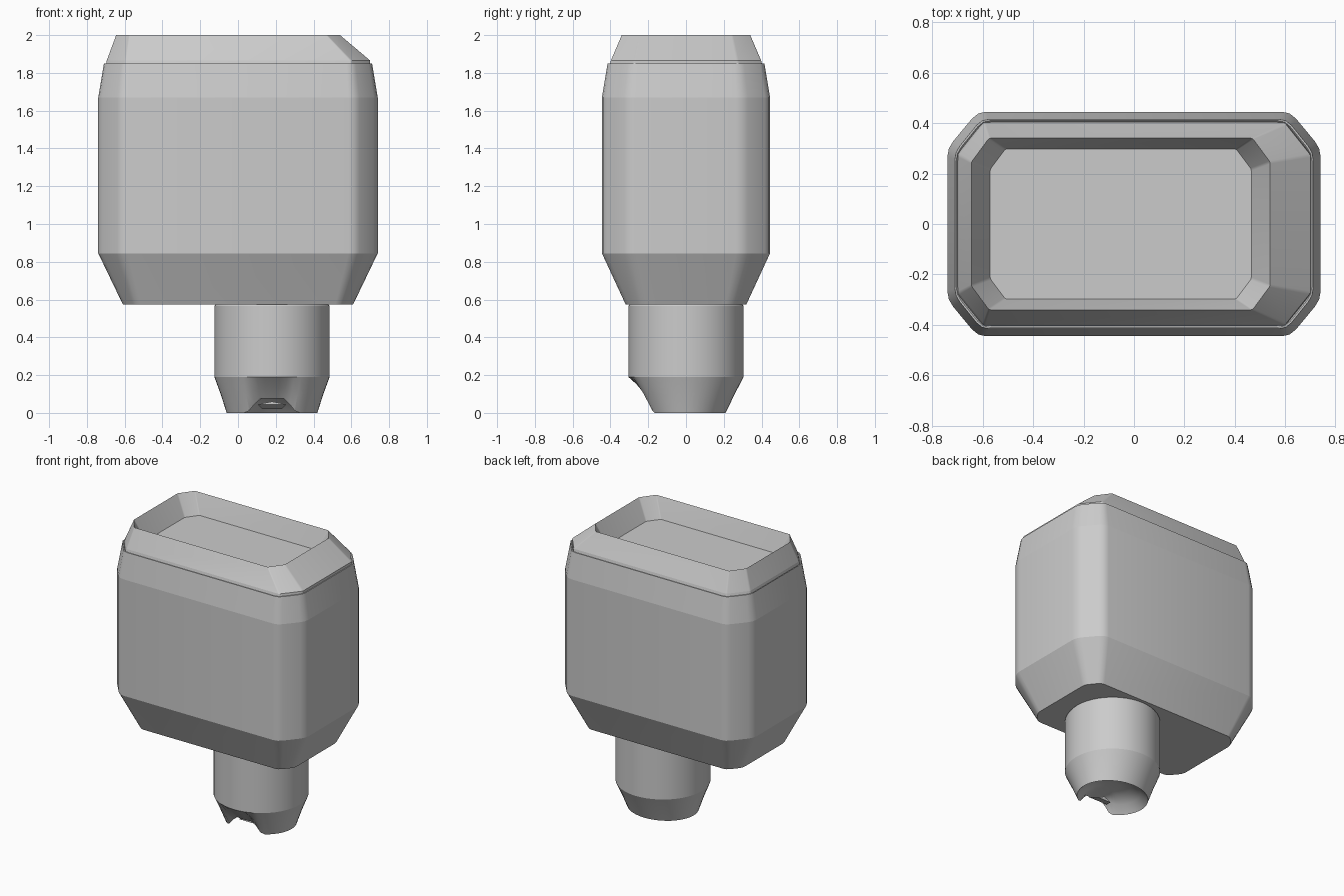
import bpy, bmesh, math
from mathutils import Vector

if "Cube" in bpy.data.objects:
    bpy.data.objects.remove(bpy.data.objects["Cube"])


def section(z, x0, x1, hy, cx, cy, r):
    """Chamfered rectangle whose eight corners are softened by length r."""
    c = [(x1 - cx, -hy), (x1, -hy + cy), (x1, hy - cy), (x1 - cx, hy),
         (x0 + cx, hy), (x0, hy - cy), (x0, -hy + cy), (x0 + cx, -hy)]
    c = [Vector((x, y, z)) for x, y in c]
    ring = []
    for i, p in enumerate(c):
        a = p + (c[i - 1] - p).normalized() * r
        b = p + (c[(i + 1) % 8] - p).normalized() * r
        ring += [a, (a + 2 * p + b) / 4, b]
    return ring


def loft(name, rings, cap_start=False, cap_end=False, crisp=True):
    """Skin a stack of matching rings; ring edges stay crisp."""
    bm = bmesh.new()
    loops = [[bm.verts.new(p) for p in ring] for ring in rings]
    n = len(loops[0])
    for lo, hi in zip(loops, loops[1:]):
        for i in range(n):
            j = (i + 1) % n
            bm.faces.new((lo[i], lo[j], hi[j], hi[i]))
    if cap_start:
        bm.faces.new(loops[0][::-1])
    if cap_end:
        bm.faces.new(loops[-1])
    bm.normal_update()
    for f in bm.faces:
        f.smooth = True
    for e in bm.edges:
        if len(e.link_faces) == 2 and e.calc_face_angle(0) > math.radians(30):
            e.smooth = False
    if crisp:
        for loop in loops:
            for i in range(n):
                bm.edges.get((loop[i], loop[(i + 1) % n])).smooth = False
    me = bpy.data.meshes.new(name)
    bm.to_mesh(me)
    bm.free()
    ob = bpy.data.objects.new(name, me)
    bpy.context.collection.objects.link(ob)
    return ob


# Main casing, with a narrow groove under the lid
loft("body", [
    section(0.575, -0.61, 0.61, 0.32, 0.07, 0.085, 0.025),
    section(0.845, -0.74, 0.74, 0.445, 0.12, 0.145, 0.035),
    section(1.67, -0.74, 0.74, 0.445, 0.12, 0.145, 0.035),
    section(1.85, -0.71, 0.71, 0.415, 0.105, 0.13, 0.03),
    section(1.85, -0.705, 0.705, 0.41, 0.105, 0.13, 0.03),
    section(1.83, -0.69, 0.69, 0.395, 0.10, 0.12, 0.03),
], cap_start=True)

# Lid: sloped outside, longer slope on the right, sunken tray on top
loft("lid", [
    section(1.835, -0.70, 0.70, 0.405, 0.10, 0.125, 0.008),
    section(1.865, -0.695, 0.70, 0.398, 0.10, 0.125, 0.008),
    section(2.0, -0.645, 0.54, 0.34, 0.07, 0.095, 0.006),
    section(1.86, -0.57, 0.465, 0.297, 0.06, 0.08, 0.006),
], cap_end=True)

CX, N = 0.18, 48


def ellipse(z, rx, ry, lift=0.0, push=0.0):
    """Ring around the neck axis; lift and push shape the front notch."""
    ring = []
    for i in range(N):
        a = 2 * math.pi * i / N
        x, y = rx * math.cos(a), ry * math.sin(a)
        w = 0.0
        if y < 0:
            w = min(1.0, max(0.0, (0.13 - abs(x)) / 0.06))
        ring.append(Vector((CX + x, y + push * w, z + lift * w)))
    return ring


# Round neck tapering to a notched mouth with a shallow hollow
loft("neck", [
    ellipse(0.58, 0.295, 0.295),
    ellipse(0.565, 0.305, 0.305),
    ellipse(0.19, 0.305, 0.305),
    ellipse(0.10, 0.272, 0.258, 0.03, 0.02),
    ellipse(0.0, 0.24, 0.21, 0.075, 0.02),
    ellipse(0.05, 0.19, 0.16, 0.03),
    ellipse(0.085, 0.12, 0.10),
    ellipse(0.09, 0.05, 0.04),
], cap_end=True, crisp=False)
for ob in [bpy.data.objects["neck"]]:
    bm = bmesh.new()
    bm.from_mesh(ob.data)
    bmesh.ops.recalc_face_normals(bm, faces=bm.faces)
    # Crisp line where the straight neck meets its taper
    for e in bm.edges:
        if all(abs(v.co.z - 0.19) < 1e-4 for v in e.verts):
            e.smooth = False
    if bm.faces[2 * N // 2 + 5].normal.dot(
            bm.faces[N + 5].calc_center_median() - Vector((CX, 0, 0.4))) < 0:
        bmesh.ops.reverse_faces(bm, faces=bm.faces)
    bm.to_mesh(ob.data)
    bm.free()

# Fix winding of the body and lid is outward by construction (rings run
# counter-clockwise, bottom to top)

# Small bent tongue just inside the notch
loft("notch_tongue", [
    [Vector((CX + sx * 0.075, -0.15, 0.045)) if k != 1 else
     Vector((CX, -0.15, 0.06)) for k, sx in enumerate((-1, 0, 1))],
    [Vector((CX + sx * 0.05, -0.08, 0.02 + 0.025 * (k == 1)))
     for k, sx in enumerate((-1, 0, 1))],
], cap_start=True, cap_end=True)
